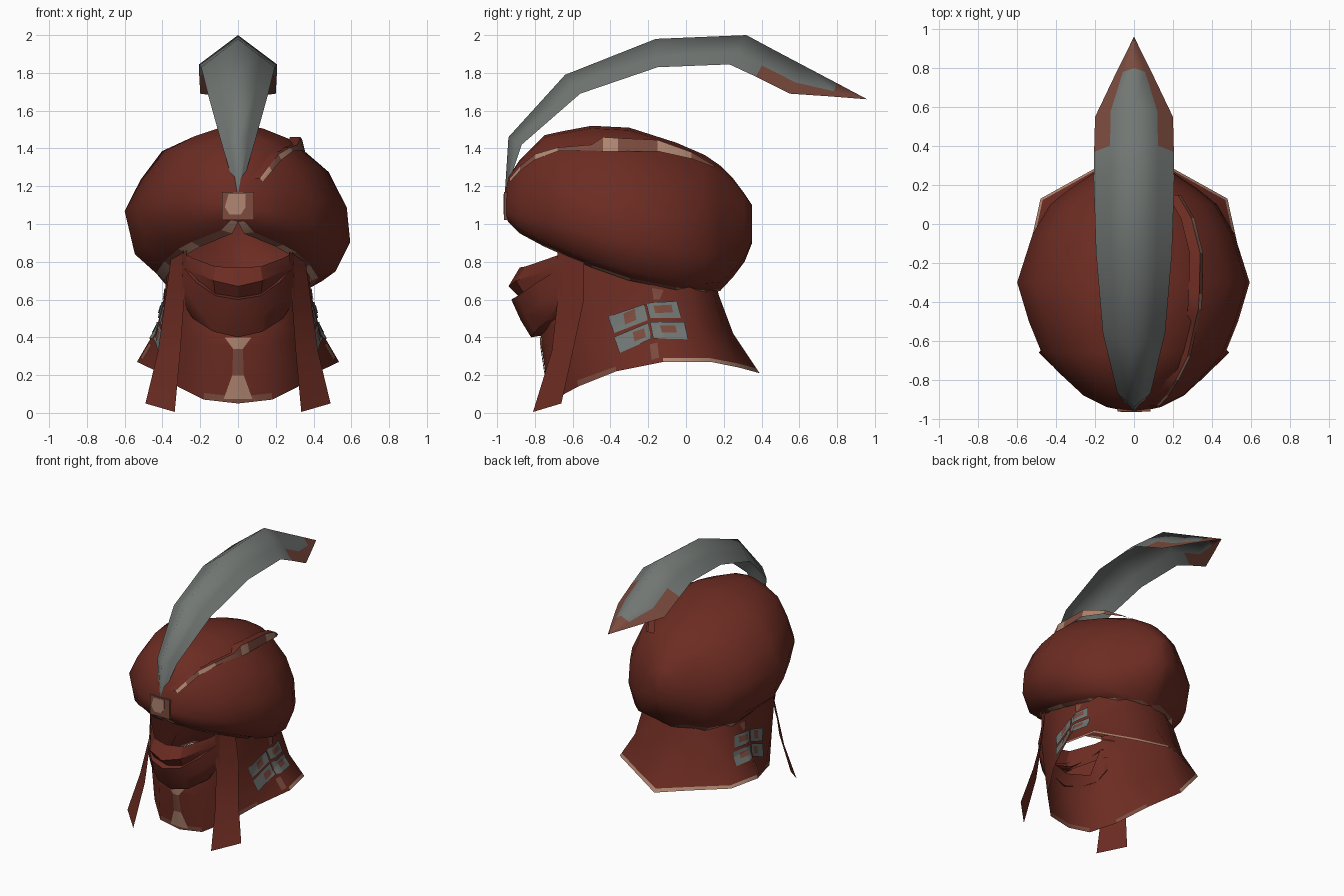
import bpy, bmesh, math
from mathutils import Vector
from mathutils.bvhtree import BVHTree

if "Cube" in bpy.data.objects:
    bpy.data.objects.remove(bpy.data.objects["Cube"])


def material(name, rgb):
    m = bpy.data.materials.new(name)
    m.diffuse_color = (*rgb, 1)
    m.use_nodes = True
    m.node_tree.nodes["Principled BSDF"].inputs["Base Color"].default_value = m.diffuse_color
    return m


RED = material("red cloth", (0.15, 0.025, 0.016))
GREY = material("grey feather", (0.165, 0.182, 0.172))
TAN = material("tan wear", (0.44, 0.24, 0.165))
DUSTY = material("dusty red", (0.20, 0.07, 0.048))
MATS = [RED, GREY, TAN, DUSTY]


def sheet(name, rows, closed=False, rule=None, cap=False, angle=40, tri=False):
    """Skin rows of points into a surface; rule(col, row, centre) picks the colour."""
    bm = bmesh.new()
    grid = [[bm.verts.new(p) for p in r] for r in rows]
    n = len(rows[0])
    for i in range(len(rows) - 1):
        for j in range(n if closed else n - 1):
            k = (j + 1) % n
            f = bm.faces.new((grid[i][j], grid[i][k], grid[i + 1][k], grid[i + 1][j]))
            if rule:
                f.material_index = rule(j, i, f.calc_center_median())
    if cap:
        f = bm.faces.new(grid[-1])
        f.material_index = rule(0, len(rows) - 1, f.calc_center_median()) if rule else 0
    bmesh.ops.remove_doubles(bm, verts=bm.verts, dist=0.0005)
    bmesh.ops.recalc_face_normals(bm, faces=bm.faces)
    if tri:
        bmesh.ops.triangulate(bm, faces=bm.faces)
    me = bpy.data.meshes.new(name)
    bm.to_mesh(me)
    bm.free()
    for m in MATS:
        me.materials.append(m)
    ob = bpy.data.objects.new(name, me)
    bpy.context.collection.objects.link(ob)
    bpy.ops.object.select_all(action='DESELECT')
    ob.select_set(True)
    bpy.context.view_layer.objects.active = ob
    bpy.ops.object.shade_smooth_by_angle(angle=math.radians(angle))
    return ob


def mirrored(half, loop=False):
    """Complete a half row that starts on the centre plane."""
    other = [(-x, y, z) for x, y, z in half[1:]]
    if loop:
        return list(half) + other[:-1][::-1]
    return other[::-1] + list(half)


# Turban: open-bottomed sections from front to back
# y, rim height, top height, half width, rim half width, widest height
sections = [
    (-.957, 1.04, 1.17, .06, 0, 1.10), (-.94, 1.01, 1.25, .14, 0, 1.11),
    (-.88, .95, 1.34, .26, .03, 1.11), (-.75, .88, 1.47, .40, .20, 1.10),
    (-.66, .84, 1.49, .475, .27, 1.10), (-.50, .77, 1.52, .54, .35, 1.07),
    (-.30, .70, 1.51, .60, .39, 1.05), (-.05, .65, 1.43, .52, .36, 1.00),
    (.10, .635, 1.365, .43, .22, .99), (.18, .645, 1.31, .33, 0, .98),
    (.25, .72, 1.24, .225, 0, .98), (.31, .80, 1.16, .14, 0, .99),
    (.35, .90, 1.10, .06, 0, 1.00)]
LEFT = [(.17, .98), (.42, .88), (.67, .73), (.86, .40), (1, .04), (.91, -.60)]
RIGHT = [(.24, .97), (.47, .86), (.80, .49), (.96, .08), (.99, -.42), (.86, -.86)]


def turban_row(y, zb, zt, w, r, zm):
    def side(s, arc):
        pts = [Vector((s * fx * w, y, zm + fz * ((zt - zm) if fz > 0 else (zm - zb))))
               for fx, fz in arc]
        end = Vector((s * r, y, zb))
        return pts + [pts[-1].lerp(end, .72), end]
    return side(-1, LEFT)[::-1] + [Vector((0, y, zt))] + side(1, RIGHT)


def turban_colour(j, i, c):
    """The outermost strips are the worn binding along the rim."""
    if j in (0, 15) and 1 <= i < 9:
        return 2 if i in (1, 3, 5, 7) else 3
    return 0


turban = sheet("turban", [turban_row(*s) for s in sections], cap=True, angle=75,
               rule=turban_colour)

# Raised fold along the wrapped side
fold = [(.11, -.935, 1.22, .02), (.16, -.88, 1.28, .025), (.21, -.80, 1.34, .03),
        (.27, -.68, 1.385, .02), (.31, -.50, 1.39, .03), (.325, -.44, 1.385, .075),
        (.33, -.36, 1.385, .07), (.335, -.15, 1.385, .06), (.29, .03, 1.345, .035),
        (.22, .15, 1.30, .01)]
sheet("turban_fold", [[(x + .02, y, z) for x, y, z, h in fold],
                      [(x + .005, y, z + h) for x, y, z, h in fold],
                      [(x - .05, y, z + h) for x, y, z, h in fold]],
      rule=lambda j, i, c: (2, 3, 2, 3, 3, 2, 3, 2, 3)[j] if i == 0 else 0)

# Brooch holding the feather
a = .085
ring = [(-a, 1.02), (a, 1.02), (a, 1.17), (-a, 1.17)]
sheet("brooch", [[(x, y, z) for x, z in ring] for y in (-.94, -.963)],
      closed=True, cap=True, rule=lambda j, i, c: 3)
gem = [(-.07, 1.09), (-.045, 1.05), (.015, 1.05), (.04, 1.09), (.04, 1.16), (-.05, 1.16)]
sheet("brooch_face", [[(x, y, z) for x, z in gem] for y in (-.963, -.966)],
      closed=True, cap=True, rule=lambda j, i, c: 2)

# Feather: ridge y, ridge z, edge half width, edge y, edge z
plume = [(-.96, 1.15, .005, -.96, 1.15), (-.94, 1.46, .085, -.87, 1.42),
         (-.64, 1.79, .16, -.56, 1.69), (-.16, 1.98, .195, -.15, 1.83),
         (.32, 2.0, .207, .23, 1.845), (.45, 1.93, .205, .37, 1.78),
         (.62, 1.84, .20, .55, 1.69), (.80, 1.745, .095, .77, 1.675),
         (.96, 1.66, .001, .96, 1.66)]
rows = []
for cy, cz, w, ey, ez in plume:
    rows.append(mirrored([(w * t, cy + (ey - cy) * t, cz + (ez - cz) * t)
                          for t in (0, .6, 1)]))
sheet("feather", rows, angle=180,
      rule=lambda j, i, c: 3 if i == 7 or (i >= 5 and j in (0, 3)) else 1)

# Flared neck cloth, rows from the turban down to the hem
top = [(0, -.74, .50), (.2, -.72, .55), (.29, -.67, .86), (.35, -.40, .82),
       (.37, -.20, .78), (.33, 0, .74), (.18, .11, .70), (0, .15, .70)]
neck = [(0, -.77, .42), (.2, -.72, .47), (.3, -.66, .62), (.365, -.40, .60),
        (.39, -.16, .62), (.355, .03, .62), (.17, .15, .62), (0, .175, .62)]
mid = [(0, -.765, .35), (.17, -.73, .36), (.3, -.63, .40), (.38, -.39, .43),
       (.43, -.14, .45), (.39, .07, .44), (.18, .20, .43), (0, .25, .42)]
hem = [(0, -.72, .05), (.18, -.70, .07), (.32, -.57, .14), (.43, -.37, .22),
       (.535, -.12, .27), (.48, .13, .27), (.21, .28, .24), (0, .39, .21)]
above = [tuple(Vector(h).lerp(Vector(m), .12)) for h, m in zip(hem, mid)]


def hem_colour(j, i, c):
    if i < 3:
        return 0
    if c.y > -.2:
        return 2
    return 3 if j in (0, 2, 11, 13) else 0


cloth = sheet("neck_cloth", [mirrored(r, True) for r in (top, neck, mid, above, hem)],
              closed=True, angle=75, rule=hem_colour, tri=True)

# Face veil: upper layer tucks into the lower one
sheet("upper_veil", [mirrored(r) for r in (
    [(0, -.88, .77), (.12, -.85, .775), (.24, -.72, .82), (.31, -.60, .86)],
    [(0, -.94, .67), (.13, -.90, .70), (.26, -.71, .76), (.32, -.60, .78)],
    [(0, -.87, .60), (.12, -.85, .62), (.26, -.69, .69), (.32, -.60, .70)])], angle=30)
sheet("lower_veil", [mirrored(r) for r in (
    [(0, -.85, .62), (.12, -.83, .64), (.21, -.77, .70), (.27, -.68, .77)],
    [(0, -.925, .60), (.12, -.89, .62), (.22, -.79, .69), (.29, -.66, .77)],
    [(0, -.875, .49), (.13, -.85, .52), (.235, -.765, .59), (.30, -.65, .68)],
    [(0, -.82, .40), (.13, -.80, .43), (.24, -.73, .50), (.30, -.64, .60)],
    [(0, -.76, .41), (.13, -.74, .44), (.24, -.69, .50), (.29, -.64, .60)])], angle=50)

# Hanging ribbons beside the face
inner = [(.27, -.68, .88), (.285, -.68, .6), (.305, -.71, .33), (.335, -.81, .005)]
outer = [(.35, -.54, .86), (.385, -.54, .6), (.425, -.60, .32), (.49, -.66, .05)]
for s, label in ((1, "right"), (-1, "left")):
    sheet("ribbon_" + label, [[(s * x, y, z) for x, y, z in e] for e in (inner, outer)])

# Thin patches laid onto the neck cloth by projecting outlines inwards
tree = BVHTree.FromPolygons([v.co for v in cloth.data.vertices],
                            [p.vertices[:] for p in cloth.data.polygons])


def patch(name, quad, make_origin, direction, mat, lift, steps=8):
    q = [Vector(p) for p in quad]
    d = Vector(direction)
    rows = []
    for i in range(steps + 1):
        row = []
        for j in range(steps + 1):
            u = q[0].lerp(q[1], j / steps).lerp(q[3].lerp(q[2], j / steps), i / steps)
            hit, normal = tree.ray_cast(make_origin(u), d)[:2]
            if hit is None:
                return
            row.append(hit + normal * (-lift if normal.dot(d) > 0 else lift))
        rows.append(row)
    sheet(name, rows, rule=lambda j, i, c: mat)


plates = [[(-.41, .51), (-.22, .575), (-.20, .49), (-.38, .42)],
          [(-.21, .58), (-.05, .59), (-.025, .50), (-.19, .50)],
          [(-.38, .40), (-.20, .475), (-.18, .39), (-.35, .315)],
          [(-.19, .48), (-.01, .48), (.01, .385), (-.17, .39)]]
stains = [[(-.33, .525), (-.27, .55), (-.26, .49), (-.32, .465)],
          [(-.17, .565), (-.08, .57), (-.07, .53), (-.16, .525)],
          [(-.28, .425), (-.22, .445), (-.21, .40), (-.27, .375)],
          [(-.14, .46), (-.06, .46), (-.05, .42), (-.13, .42)]]
for s, label in ((1, "right"), (-1, "left")):
    side = lambda u, s=s: Vector((2 * s, u.x, u.y))
    for k in range(4):
        patch(f"side_plate_{label}_{k}", plates[k], side, (-s, 0, 0), 1, .008)
        patch(f"plate_stain_{label}_{k}", stains[k], side, (-s, 0, 0), 3, .012)
    patch("worn_streak_" + label, [(-.19, .36), (-.15, .37), (-.14, .29), (-.18, .28)],
          side, (-s, 0, 0), 3, .005)
    patch("worn_spot_" + label, [(-.18, .66), (-.12, .65), (-.14, .60), (-.17, .60)],
          side, (-s, 0, 0), 3, .005)

# Worn streak down the front of the cloth
front = lambda u: Vector((u.x, -2, u.y))
patch("front_wear_low", [(-.03, .20), (.03, .20), (.075, .075), (-.075, .075)],
      front, (0, 1, 0), 2, .006)
patch("front_wear_middle", [(-.025, .34), (.025, .34), (.03, .2), (-.03, .2)],
      front, (0, 1, 0), 3, .006)
patch("front_wear_high", [(-.07, .40), (.07, .40), (.025, .34), (-.025, .34)],
      front, (0, 1, 0), 2, .006)
